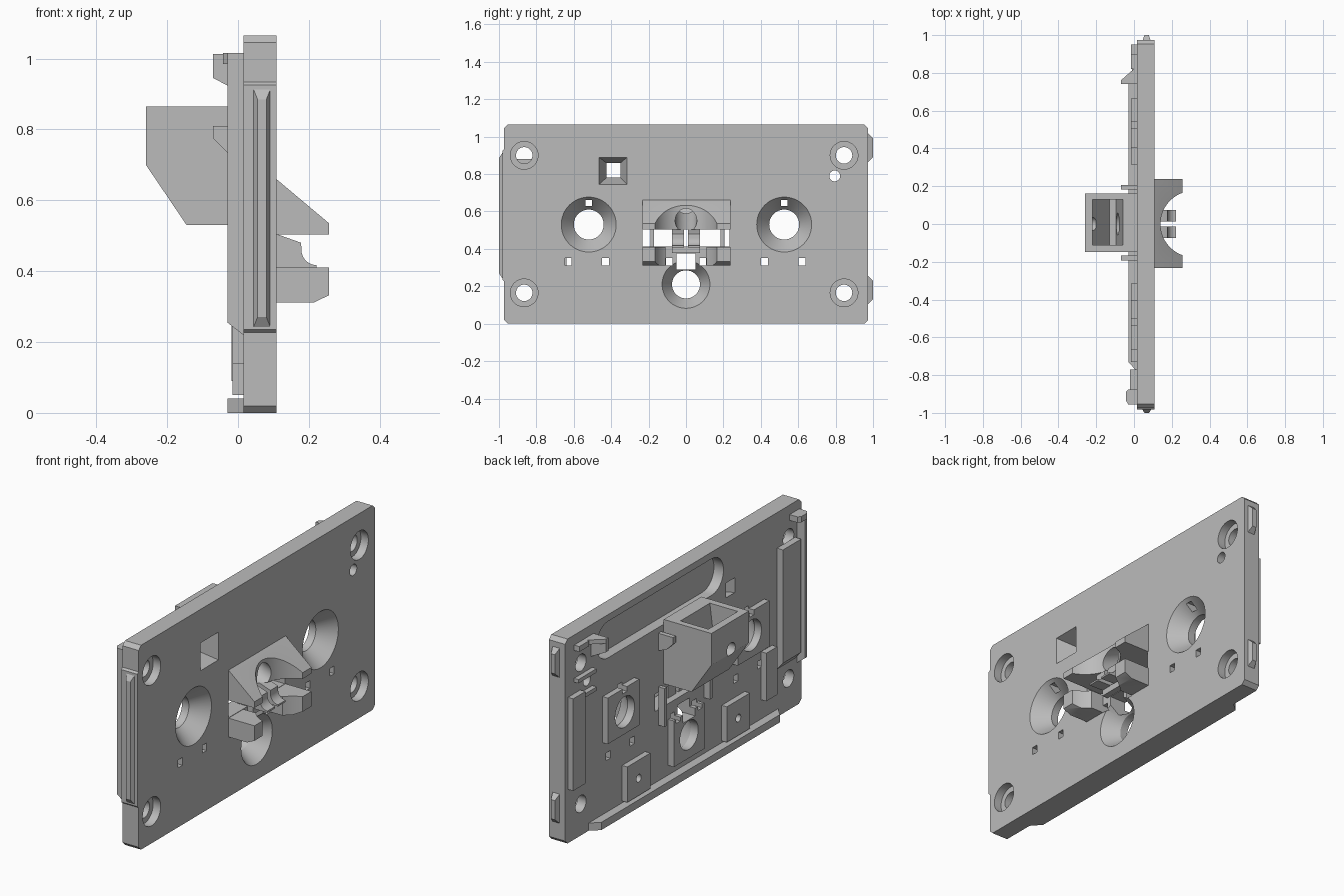
import bpy, bmesh, math
from mathutils import Vector

if "Cube" in bpy.data.objects:
    bpy.data.objects.remove(bpy.data.objects["Cube"])

grey = bpy.data.materials.new("plain grey")
grey.use_nodes = True
grey.diffuse_color = (0.5, 0.5, 0.5, 1)
grey.node_tree.nodes["Principled BSDF"].inputs["Base Color"].default_value = (0.5, 0.5, 0.5, 1)
parts = []
BACK, FRONT = 0.015, 0.108


def loft(name, ring_a, ring_b, axis, lo, hi, cutter=False):
    """Solid between two flat rings lying across an axis."""
    bm = bmesh.new()

    def place(ring, t):
        verts = []
        for p in ring:
            co = list(p)
            co.insert("xyz".index(axis), t)
            verts.append(bm.verts.new(co))
        return verts
    a, b = place(ring_a, lo), place(ring_b, hi)
    bm.faces.new(a)
    bm.faces.new(b)
    for i in range(len(a)):
        j = (i + 1) % len(a)
        bm.faces.new((a[i], a[j], b[j], b[i]))
    bmesh.ops.recalc_face_normals(bm, faces=bm.faces)
    mesh = bpy.data.meshes.new(name)
    bm.to_mesh(mesh)
    bm.free()
    ob = bpy.data.objects.new(name, mesh)
    bpy.context.collection.objects.link(ob)
    mesh.materials.append(grey)
    if cutter:
        ob.hide_render = True
    else:
        parts.append(ob)
    return ob


def prism(name, pts, axis, lo, hi, cutter=False):
    return loft(name, pts, pts, axis, lo, hi, cutter)


def rect(a0, a1, b0, b1):
    return [(a0, b0), (a1, b0), (a1, b1), (a0, b1)]


def circle(a, b, r, n=48):
    return [(a + r * math.cos(math.tau * i / n), b + r * math.sin(math.tau * i / n)) for i in range(n)]


def box(name, x, y, z, cutter=False):
    return prism(name, rect(*y, *z), "x", *x, cutter)


def carve(ob, cutters):
    """Subtract every cutter and bake the result."""
    for c in cutters:
        m = ob.modifiers.new("cut", "BOOLEAN")
        m.operation, m.solver, m.object = "DIFFERENCE", "EXACT", c
    bpy.context.view_layer.update()
    mesh = bpy.data.meshes.new_from_object(ob.evaluated_get(bpy.context.evaluated_depsgraph_get()))
    ob.modifiers.clear()
    ob.data = mesh


# Cutters for the plate and its pads
cuts = []
for y, z, r_out, r_in in ((-0.52, 0.53, 0.147, 0.08), (0.525, 0.53, 0.147, 0.08), (0, 0.21, 0.128, 0.075)):
    cuts.append(loft("cone_cut", circle(y, z, r_in), circle(y, z, r_out), "x", BACK + 0.01, FRONT + 0.0001, True))
    cuts.append(prism("bore_cut", circle(y, z, r_in), "x", -0.1, 0.03, True))
for y in (-0.865, 0.845):
    for z in (0.165, 0.9):
        cuts.append(prism("screw_cut", circle(y, z, 0.044), "x", -0.1, 0.2, True))
        cuts.append(prism("counterbore_cut", circle(y, z, 0.074), "x", 0.065, 0.2, True))
cuts.append(prism("pin_cut", circle(0.795, 0.79, 0.029), "x", -0.1, 0.2, True))
cuts.append(loft("funnel_cut", rect(-0.42, -0.355, 0.785, 0.855), rect(-0.465, -0.315, 0.745, 0.89),
                 "x", BACK - 0.01, FRONT + 0.001, True))
for y in (-0.63, -0.43, -0.09, 0.09, 0.42, 0.62):
    cuts.append(box("slot_cut", (-0.1, 0.2), (y - 0.018, y + 0.018), (0.31, 0.35), True))
for y in (-0.52, 0.525):
    cuts.append(box("key_cut", (-0.1, 0.09), (y - 0.018, y + 0.018), (0.63, 0.67), True))
for y in (-0.41, 0.41):
    cuts.append(prism("peg_cut", circle(y, 0.14, 0.02), "x", -0.1, BACK + 0.03, True))
cuts.append(box("window_cut", (-0.1, 0.2), (-0.232, 0.232), (0.412, 0.503), True))
cuts.append(box("latch_cut", (-0.1, 0.2), (-0.05, 0.05), (0.29, 0.375), True))

# Long rounded recess on the rear of the plate
arc = [math.pi * i / 16 - math.pi / 2 for i in range(17)]
obround = [(0.62 + 0.095 * math.cos(a), 0.935 + 0.095 * math.sin(a)) for a in arc]
obround += [(-0.235 - 0.095 * math.cos(a), 0.935 - 0.095 * math.sin(a)) for a in arc]
recess = prism("recess_cut", obround, "x", -0.1, 0.07, True)

# Sloping bore from the rear housing into the hood
bore = prism("tilted_bore_cut", circle(0, 0, 0.058), "z", -0.16, 0.22, True)
direction = Vector((0.40, 0, -0.17))
bore.rotation_euler = direction.to_track_quat("Z", "Y").to_euler()
bore.location = (0.03, 0, 0.6)
# Upright round bite in the front bracket
bite = prism("bite_cut", circle(0.315, 0, 0.175, 64), "z", 0.2, 0.9, True)

# Main plate with clipped corners
c = 0.02
outline = [(-0.972 + c, 0), (0.974 - c, 0), (0.974, c), (0.974, 1.065 - c), (0.974 - c, 1.065),
           (-0.972 + c, 1.065), (-0.972, 1.065 - c), (-0.972, c)]
plate = prism("plate", outline, "x", BACK, FRONT)
carve(plate, cuts + [recess, bore])

# Side rail on one end, two catches on the other
prism("rail_base", [(-0.965, 0.22), (-0.982, 0.235), (-0.982, 0.925), (-0.965, 0.94)], "x", BACK, FRONT)
loft("rail_rib", rect(0.055, 0.08, 0.27, 0.885), rect(0.043, 0.092, 0.24, 0.915), "y", -1.0, -0.98)
for z in (0.18, 0.94):
    loft("end_catch", rect(0.045, 0.088, z - 0.08, z + 0.08), rect(0.055, 0.078, z - 0.05, z + 0.05),
         "y", 0.97, 1.0)

# Rear pads
for y in (-0.535, 0.535):
    carve(box("hole_pad", (-0.015, BACK), (y - 0.13, y + 0.13), (0.415, 0.655)), cuts)
carve(box("lower_hole_pad", (-0.018, BACK), (-0.125, 0.125), (0.09, 0.33)), cuts)
for y in (-0.41, 0.41):
    carve(box("peg_pad", (-0.015, BACK), (y - 0.095, y + 0.095), (0.05, 0.235)), cuts)
box("small_rear_bar", (-0.015, BACK), (-0.73, -0.64), (0.14, 0.39))

# Rear bars, lip and bottom strip
box("rear_bar_left", (-0.015, BACK), (0.85, 0.95), (0.28, 0.76))
prism("rear_bar_right", [(BACK, 0.25), (-0.02, 0.29), (-0.02, 0.88), (BACK, 0.88)], "y", -0.92, -0.77)
prism("rear_lip", [(BACK, 0.22), (-0.03, 0.255), (-0.03, 1.01), (BACK, 1.01)], "y", -0.955, -0.935)
prism("top_tab", [(BACK, -0.955), (-0.03, -0.955), (-0.043, -0.935), (-0.043, -0.89), (-0.03, -0.875),
                  (BACK, -0.875)], "z", 0.985, 1.015)
prism("bottom_strip", [(BACK, -0.78), (-0.03, -0.73), (-0.03, 0.74), (BACK, 0.78)], "z", 0, 0.04)

# Rear hooks
prism("corner_hook", [(BACK, 0.90), (-0.07, 0.945), (-0.07, 1.013), (BACK, 1.013)], "y", 0.74, 0.76)
prism("corner_hook_web", [(BACK, 0.74), (-0.07, 0.74), (-0.07, 0.76), (BACK, 0.835)], "z", 0.99, 1.013)
box("corner_hook_stem", (-0.015, BACK), (0.82, 0.90), (0.985, 1.013))
for y in (-0.18, 0.195):
    prism("small_hook", [(BACK, 0.72), (-0.03, 0.735), (-0.07, 0.775), (-0.07, 0.81), (BACK, 0.81)],
          "y", y - 0.012, y + 0.012)
    box("guide_rib", (-0.02, BACK), (y - 0.01, y + 0.01), (0.33, 0.53))
for z in (0.725, 0.82):
    box("pin_frame", (-0.01, BACK), (0.75, 0.90), (z, z + 0.02))

# Open-topped rear housing
housing = prism("rear_housing", [(BACK, 0.865), (-0.26, 0.865), (-0.26, 0.70), (-0.145, 0.53), (BACK, 0.53)],
                "y", -0.148, 0.162)
hollow = prism("hollow_cut", [(-0.055, 0.9), (-0.22, 0.9), (-0.22, 0.72), (-0.13, 0.58), (-0.095, 0.58)],
               "y", -0.112, 0.13, True)
peep = prism("peep_cut", circle(0, 0.72, 0.035, 24), "x", -0.3, -0.2, True)
carve(housing, [hollow, peep, bore])

# Front bracket: sloped hood above, split block below
hood = prism("front_hood", [(0.1, 0.665), (FRONT, 0.66), (0.257, 0.535), (0.257, 0.503), (0.1, 0.503)],
             "y", -0.232, 0.238)
carve(hood, [bite, bore])
block = prism("front_lower_block", [(FRONT, 0.312), (0.215, 0.312), (0.257, 0.332), (0.257, 0.41), (FRONT, 0.41)],
              "y", -0.232, 0.238)
gap = box("block_gap_cut", (0.05, 0.3), (-0.11, 0.11), (0.2, 0.5), True)
carve(block, [bite, gap])

# Pair of curved fingers in the window
curve = [(0.222 - 0.043 * math.sin(a), 0.46 - 0.043 * math.cos(a)) for a in
         [math.pi / 2 * i / 10 for i in range(11)]]
finger = [(0.05, 0.412), (0.222, 0.408)] + curve + [(0.178, 0.48), (FRONT, 0.505), (0.05, 0.505)]
for s in (-1, 1):
    y0, y1 = sorted((s * 0.012, s * 0.075))
    prism("finger", finger, "y", y0, y1)
box("latch_bridge", (0.05, 0.14), (-0.075, 0.075), (0.378, 0.412))

# Remove cutters, then smooth the round walls
for ob in [o for o in bpy.data.objects if "_cut" in o.name and o not in parts]:
    bpy.data.objects.remove(ob)
bpy.ops.object.select_all(action="DESELECT")
for ob in parts:
    ob.select_set(True)
bpy.context.view_layer.objects.active = plate
bpy.ops.object.shade_smooth_by_angle(angle=math.radians(30))
